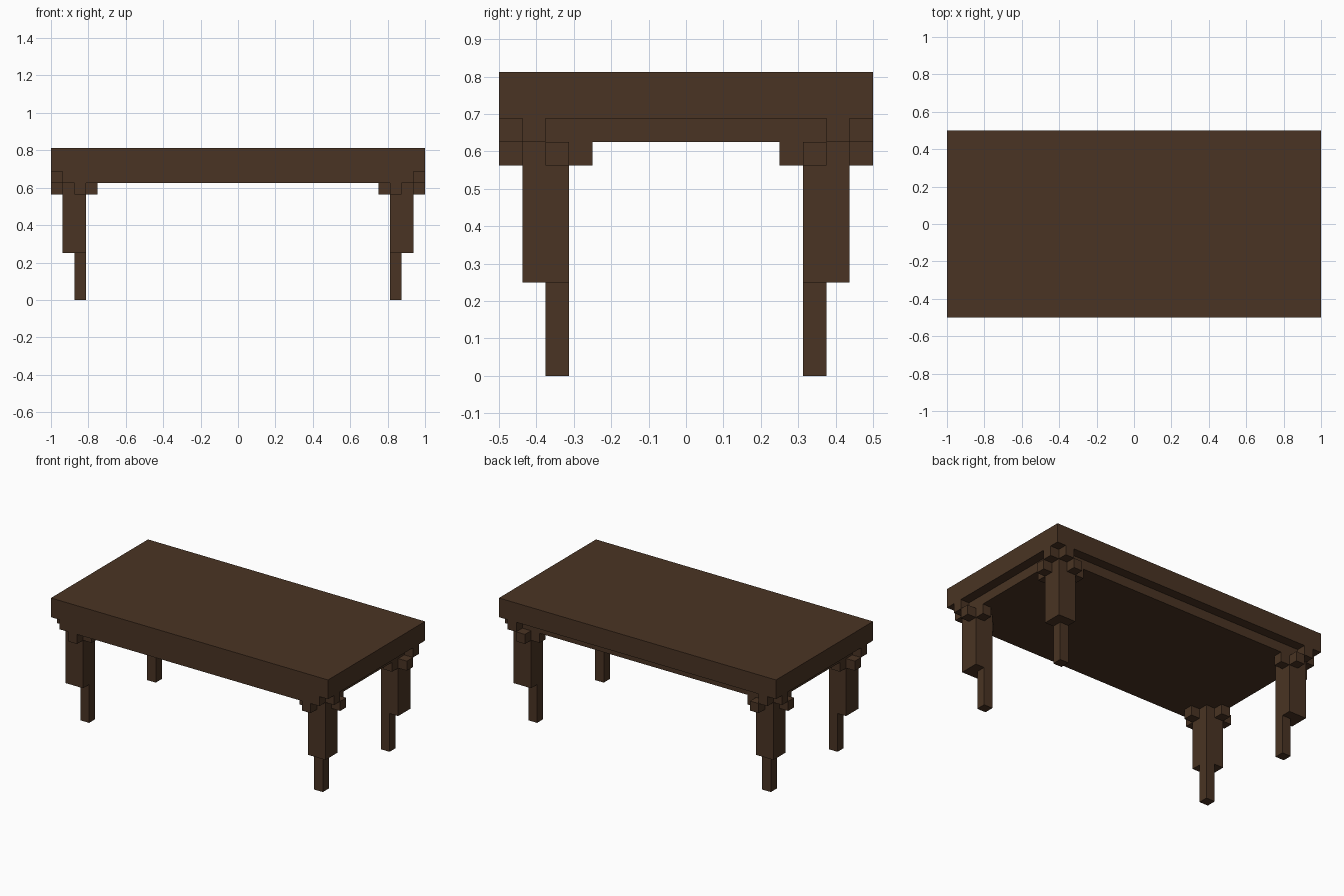
import bpy
import bmesh
from mathutils import Matrix, Vector

U = 1 / 16  # one block

cube = bpy.data.objects.get("Cube")
if cube:
    bpy.data.objects.remove(cube, do_unlink=True)

wood = bpy.data.materials.new("dark_wood")
wood.use_nodes = True
brown = (0.068, 0.034, 0.017, 1)
wood.diffuse_color = brown
wood.node_tree.nodes["Principled BSDF"].inputs["Base Color"].default_value = brown


def blocks(name, boxes):
    """Make one object from (low corner, high corner) boxes given in blocks."""
    bm = bmesh.new()
    for low, high in boxes:
        low, high = Vector(low) * U, Vector(high) * U
        size = Matrix.Diagonal((*(high - low), 1))
        bmesh.ops.create_cube(bm, size=1, matrix=Matrix.Translation((low + high) / 2) @ size)
    mesh = bpy.data.meshes.new(name)
    bm.to_mesh(mesh)
    bm.free()
    mesh.materials.append(wood)
    obj = bpy.data.objects.new(name, mesh)
    bpy.context.collection.objects.link(obj)
    return obj


def corner_box(sx, sy, a, b, z, na=1, nb=1, nz=1):
    """Box counted inwards from a table corner: a along x, b along y."""
    xs = sorted((sx * (16 - a), sx * (16 - a - na)))
    ys = sorted((sy * (8 - b), sy * (8 - b - nb)))
    return (xs[0], ys[0], z), (xs[1], ys[1], z + nz)


# Top and the apron below it: flush at the front, set back elsewhere
blocks("table_top", [((-16, -8, 11), (16, 8, 13))])
blocks("apron", [((-15, -8, 10), (15, 7, 11))])

for sy, end in ((-1, "front"), (1, "back")):
    for sx, side in ((1, "left"), (-1, "right")):
        # Stepped leg
        blocks(f"{end}_{side}_leg", [
            corner_box(sx, sy, 1, 1, 4, 2, 2, 6),
            corner_box(sx, sy, 2, 2, 0, nz=4),
        ])
        # Corner brackets, the same along both edges
        bracket = []
        for a, b, z in ((0, 1, 10), (0, 2, 9), (1, 3, 9)):
            bracket.append(corner_box(sx, sy, a, b, z))
            bracket.append(corner_box(sx, sy, b, a, z))
        blocks(f"{end}_{side}_bracket", bracket)
